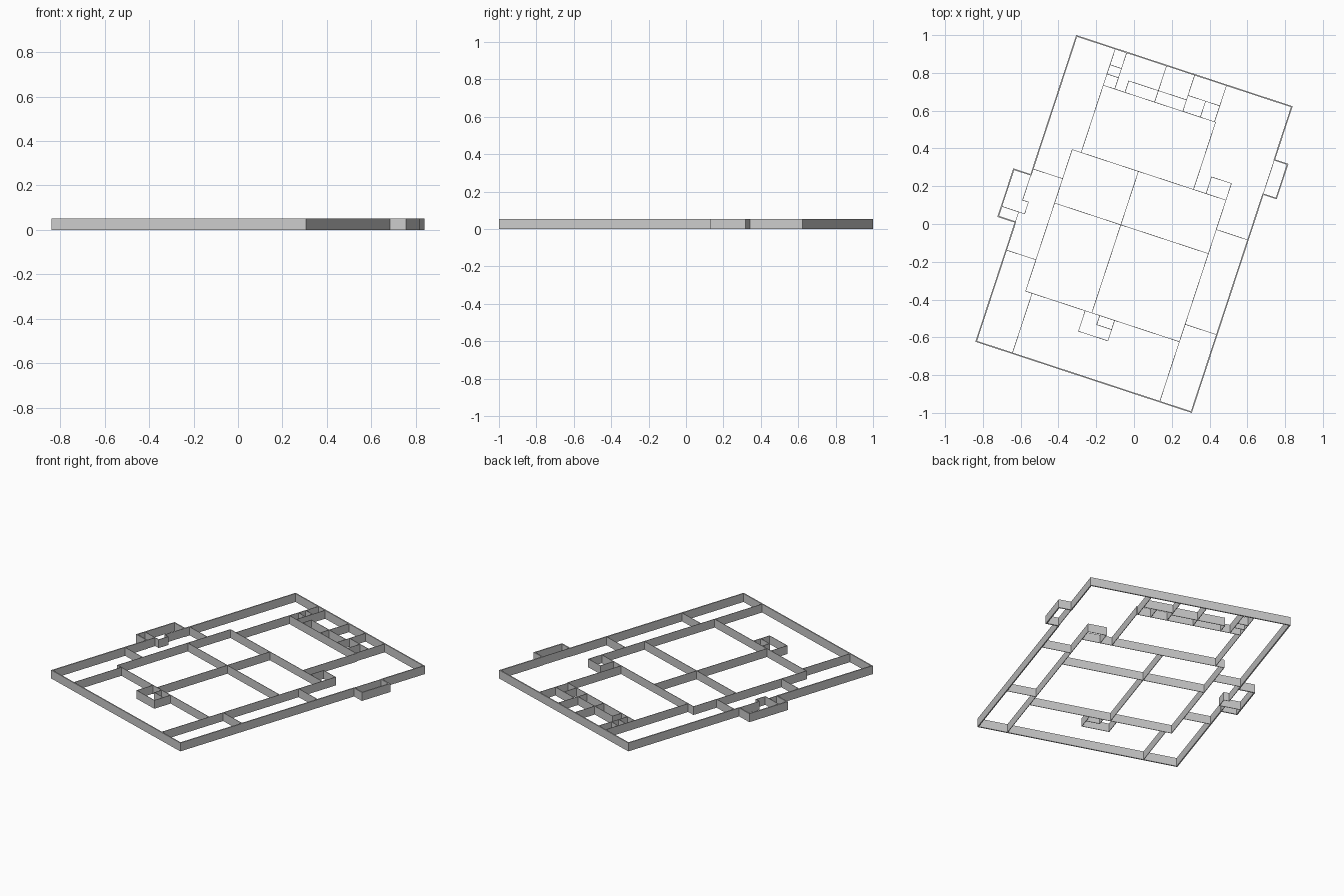
import bpy, bmesh, math
from mathutils import Matrix, Vector

if "Cube" in bpy.data.objects:
    bpy.data.objects.remove(bpy.data.objects["Cube"])

H = 0.052           # wall height
T_OUT = 0.007       # outer wall thickness
T_IN = 0.003        # partition thickness
TURN = Matrix.Rotation(math.radians(-18.2), 4, 'Z')   # whole plan is turned


def finish(name, bm):
    bmesh.ops.recalc_face_normals(bm, faces=bm.faces)
    bm.transform(TURN)
    me = bpy.data.meshes.new(name)
    bm.to_mesh(me)
    bm.free()
    bpy.context.collection.objects.link(bpy.data.objects.new(name, me))


def walls(name, *paths):
    """Thin upright walls along straight axis-aligned runs of each path."""
    bm = bmesh.new()
    for path in paths:
        for (x0, y0), (x1, y1) in zip(path, path[1:]):
            m = (Matrix.Translation(((x0 + x1) / 2, (y0 + y1) / 2, H / 2))
                 @ Matrix.Diagonal((abs(x1 - x0) + T_IN, abs(y1 - y0) + T_IN, H, 1)))
            bmesh.ops.create_cube(bm, size=1, matrix=m)
    finish(name, bm)


def ring(name, pts, t):
    """Closed wall of thickness t inside a counter-clockwise right-angled outline."""
    pts = [Vector(p) for p in pts]
    n = len(pts)

    def inward(a, b):
        d = (b - a).normalized()
        return Vector((-d.y, d.x))
    inner = [p + t * (inward(pts[i - 1], p) + inward(p, pts[(i + 1) % n]))
             for i, p in enumerate(pts)]
    bm = bmesh.new()
    loops = [[bm.verts.new((p.x, p.y, z)) for p in ps]
             for ps, z in ((pts, 0), (pts, H), (inner, H), (inner, 0))]
    for a, b in zip(loops, loops[1:] + loops[:1]):
        for i in range(n):
            j = (i + 1) % n
            bm.faces.new((a[i], a[j], b[j], b[i]))
    finish(name, bm)


X, Y = 0.603, 0.8545          # half size of the building
xi, yi = X - 0.003, Y - 0.003  # partitions stop inside the outer wall
L, R, B, T = -0.434, 0.423, -0.517, 0.272   # central block

# Outer wall with a projecting bay on each long side
ring("outer_wall", [(-X, -Y), (X, -Y), (X, 0.36), (0.677, 0.36), (0.677, 0.558),
                    (X, 0.558), (X, Y), (-X, Y), (-X, 0.080), (-0.699, 0.080),
                    (-0.699, -0.190), (-X, -0.190)], T_OUT)

# Walls closing the bays off from the interior
walls("right_bay_wall", [(xi, 0.36), (xi, 0.557)])
walls("left_bay_walls", [(-xi, 0.079), (-xi, -0.064), (-0.567, -0.064),
                         (-0.567, -0.130), (-0.697, -0.130)],
      [(-xi, -0.130), (-xi, -0.188)])

# Central block split into four rooms
walls("central_block", [(L, B), (R, B), (R, T), (L, T), (L, B)],
      [(L, -0.026), (R, -0.026)], [(-0.065, B), (-0.065, T)])

# Corridor partitions between block and outer wall
walls("corridor_partitions", [(-xi, 0.11), (L, 0.11)], [(-xi, -0.342), (L, -0.342)],
      [(R, 0.108), (xi, 0.108)], [(R, -0.42), (xi, -0.42)])

# Lower hall side walls
walls("lower_hall_walls", [(-0.398, B), (-0.398, -yi)], [(R, B), (R, -yi)])

# Closets attached to the block
walls("upper_closet", [(0.312, T), (0.312, 0.365), (R, 0.365), (R, T)])
walls("lower_closet", [(-0.102, B), (-0.102, -0.631), (0.062, -0.631), (0.062, B)],
      [(-0.021, B), (-0.021, -0.568), (0.062, -0.568)])

# Upper hall and the row of small rooms behind it
S = 0.647
walls("upper_hall_walls", [(-0.384, T), (-0.384, yi)], [(-0.384, S), (0.242, S)],
      [(0.242, T), (0.242, S)], [(0.236, S), (0.236, yi)])
walls("small_room_walls", [(-0.320, S), (-0.320, yi)], [(-0.098, S), (-0.098, yi)],
      [(0.059, S), (0.059, yi)],
      [(-0.384, 0.761), (-0.320, 0.761)], [(-0.384, 0.710), (-0.320, 0.710)],
      [(-0.263, S), (-0.263, 0.711), (0.059, 0.711)],
      [(0.059, 0.736), (0.236, 0.736)], [(0.157, S), (0.157, 0.736)])
